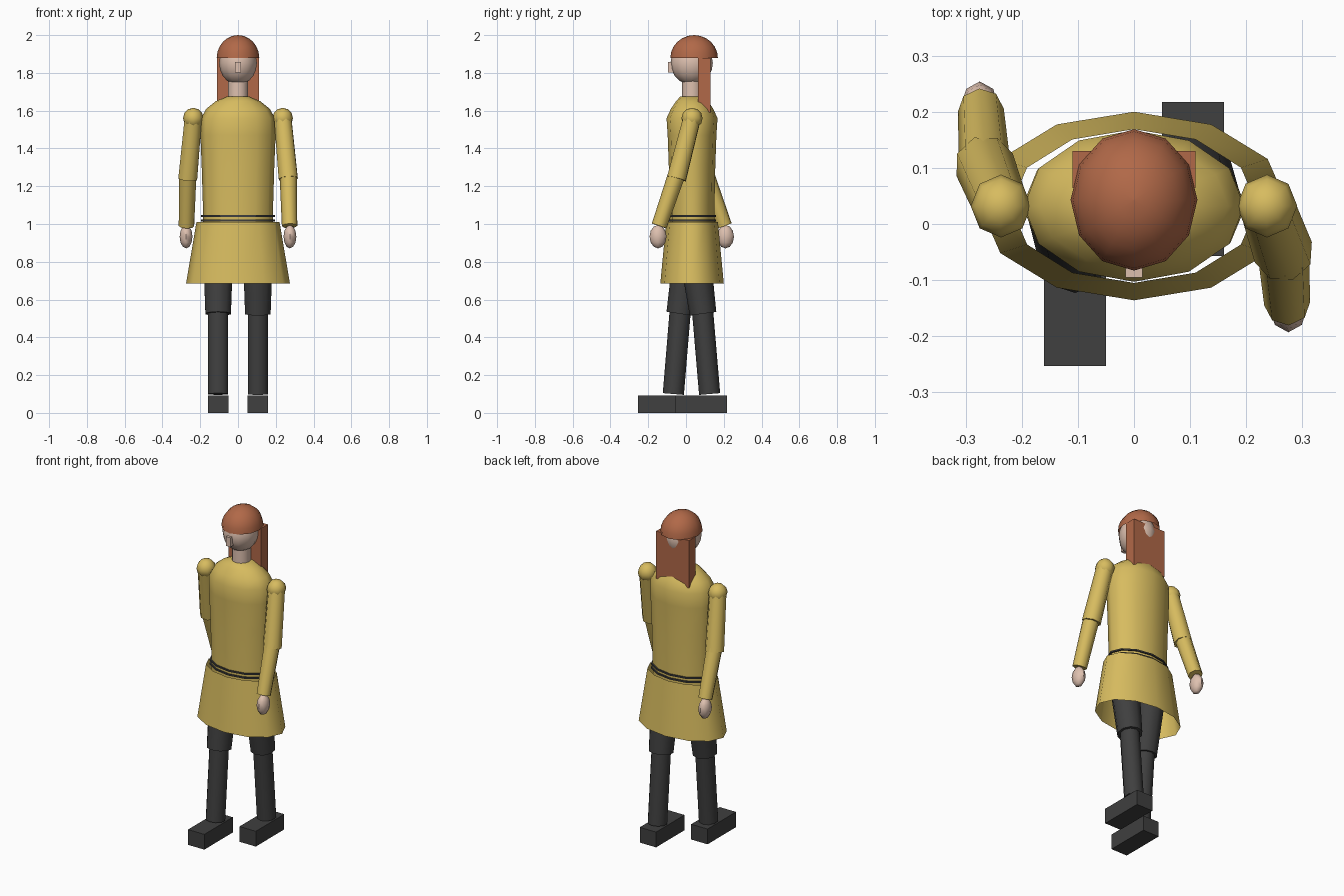
import bpy, bmesh
from math import sin, cos, pi, radians
from mathutils import Vector, Matrix

if "Cube" in bpy.data.objects:
    bpy.data.objects.remove(bpy.data.objects["Cube"], do_unlink=True)


def material(name, rgb):
    m = bpy.data.materials.new(name)
    m.use_nodes = True
    m.diffuse_color = (*rgb, 1)
    m.node_tree.nodes["Principled BSDF"].inputs["Base Color"].default_value = (*rgb, 1)
    return m


YELLOW = material("mustard cloth", (0.68, 0.50, 0.115))
DARK = material("charcoal cloth", (0.05, 0.05, 0.05))
SKIN = material("skin", (0.73, 0.53, 0.43))
HAIR = material("auburn hair", (0.44, 0.14, 0.065))
MID = 0.032  # depth of the body axis


def finish(name, bm, mat, angle=50):
    bmesh.ops.recalc_face_normals(bm, faces=bm.faces)
    mesh = bpy.data.meshes.new(name)
    bm.to_mesh(mesh)
    bm.free()
    mesh.materials.append(mat)
    mesh.shade_smooth()
    mesh.set_sharp_from_angle(angle=radians(angle))
    ob = bpy.data.objects.new(name, mesh)
    bpy.context.collection.objects.link(ob)
    return ob


def loft(name, profile, mat, y=MID, sides=12, cap_low=True, cap_top=True):
    """Stack of elliptical rings given as (z, half width, half depth)."""
    bm = bmesh.new()
    rings = []
    for z, rx, ry in profile:
        turns = [2 * pi * i / sides for i in range(sides)]
        rings.append([bm.verts.new((rx * cos(a), y + ry * sin(a), z)) for a in turns])
    for low, high in zip(rings, rings[1:]):
        for i in range(sides):
            j = (i + 1) % sides
            bm.faces.new((low[i], low[j], high[j], high[i]))
    if cap_low:
        bm.faces.new(rings[0])
    if cap_top:
        bm.faces.new(rings[-1])
    return finish(name, bm, mat)


def limb(name, start, end, r1, r2, mat, sides=8):
    a, b = Vector(start), Vector(end)
    bm = bmesh.new()
    turn = (b - a).to_track_quat('Z', 'Y').to_matrix().to_4x4()
    bmesh.ops.create_cone(bm, cap_ends=True, segments=sides, radius1=r1, radius2=r2,
                          depth=(b - a).length,
                          matrix=Matrix.Translation((a + b) / 2) @ turn)
    return finish(name, bm, mat)


def ball(name, centre, radii, mat, sides=8, rings=6):
    bm = bmesh.new()
    bmesh.ops.create_uvsphere(bm, u_segments=sides, v_segments=rings, radius=1,
                              matrix=Matrix.Translation(centre) @ Matrix.Diagonal((*radii, 1)))
    return finish(name, bm, mat)


def box(name, centre, size, mat):
    bm = bmesh.new()
    bmesh.ops.create_cube(bm, size=1,
                          matrix=Matrix.Translation(centre) @ Matrix.Diagonal((*size, 1)))
    return finish(name, bm, mat, 30)


# Tunic
loft("tunic_body", [(0.97, 0.185, 0.118), (1.1, 0.186, 0.119), (1.3, 0.192, 0.123),
                    (1.47, 0.199, 0.129), (1.56, 0.196, 0.135), (1.61, 0.168, 0.112),
                    (1.65, 0.118, 0.085), (1.675, 0.06, 0.062)], YELLOW)
loft("tunic_skirt", [(0.685, 0.275, 0.168), (1.01, 0.22, 0.137)], YELLOW,
     cap_low=False, cap_top=False)

# Two thin belt cords
for name, z in (("lower_belt_cord", 1.014), ("upper_belt_cord", 1.038)):
    loft(name, [(z, 0.196, 0.126), (z + 0.009, 0.196, 0.126)], DARK)

# Head
loft("neck", [(1.64, 0.053, 0.053), (1.78, 0.053, 0.053)], SKIN)
ball("head", (0, 0.03, 1.852), (0.1, 0.112, 0.115), SKIN, 12, 10)
box("nose", (0, -0.078, 1.83), (0.03, 0.034, 0.056), SKIN)

# Hair: domed cap with a straight fall behind
dome = [(1.878 + 0.122 * sin(t), 0.113 * cos(t), 0.126 * cos(t))
        for t in (pi / 2 * min(i / 6, 0.995) for i in range(7))]
loft("hair_cap", dome, HAIR, y=0.043, cap_low=False)
box("hair_fall", (0, 0.097, 1.735), (0.22, 0.066, 0.29), HAIR)

# Arms: side, elbow depth, wrist depth
for side, label, elbow_y, wrist_y in ((1, "left", -0.05, -0.142), (-1, "right", 0.105, 0.203)):
    shoulder = (side * 0.237, MID, 1.56)
    elbow = (side * 0.266, elbow_y, 1.24)
    wrist = (side * 0.273, wrist_y, 0.99)
    ball(label + "_shoulder", shoulder, (0.054, 0.056, 0.055), YELLOW)
    limb(label + "_upper_arm", shoulder, elbow, 0.049, 0.054, YELLOW)
    limb(label + "_forearm", (side * 0.266, elbow_y, 1.26), wrist, 0.046, 0.041, YELLOW)
    ball(label + "_hand", (side * 0.275, wrist_y + side * -0.006, 0.933),
         (0.034, 0.045, 0.062), SKIN)

# Legs: side, knee depth, ankle depth, foot centre
for side, label, knee_y, ankle_y, foot_y in ((1, "left", 0.09, 0.125, 0.08),
                                             (-1, "right", -0.033, -0.067, -0.116)):
    x = side * 0.105
    knee = (x, knee_y, 0.525)
    limb(label + "_thigh", (x, MID, 0.95), knee, 0.087, 0.071, DARK, 10)
    limb(label + "_shin", (x, knee_y - side * 0.004, 0.56), (x, ankle_y, 0.1),
         0.056, 0.056, DARK, 10)
    box(label + "_foot", (x, foot_y, 0.0465), (0.11, 0.274, 0.093), DARK)
